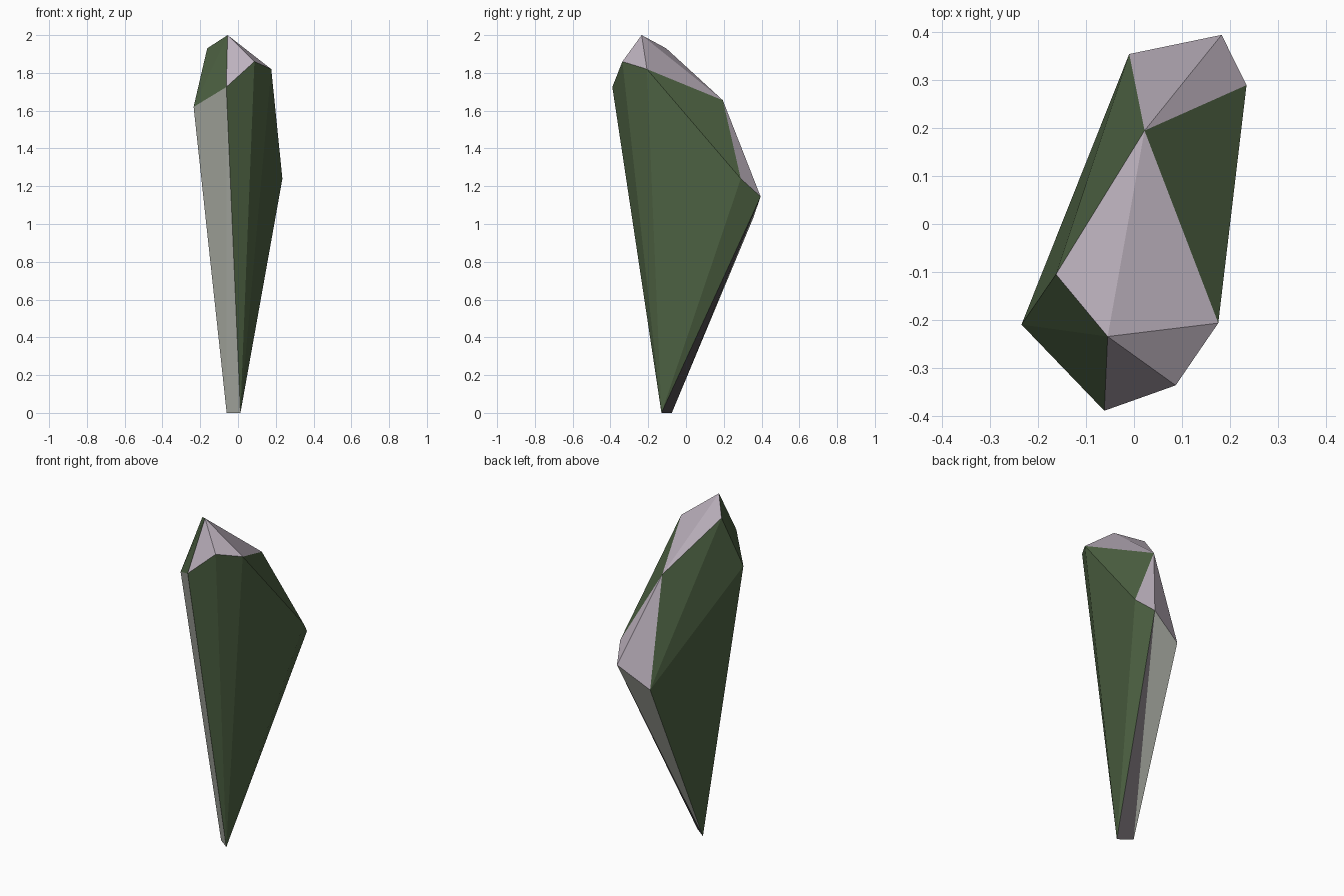
import bpy, bmesh

if "Cube" in bpy.data.objects:
    bpy.data.objects.remove(bpy.data.objects["Cube"])


def srgb(r, g, b):
    return tuple(((c / 255 + 0.055) / 1.055) ** 2.4 for c in (r, g, b)) + (1.0,)


def material(name, rgb):
    m = bpy.data.materials.new(name)
    m.diffuse_color = srgb(*rgb)
    m.use_nodes = True
    m.node_tree.nodes["Principled BSDF"].inputs["Base Color"].default_value = m.diffuse_color
    return m


# Corners of the faceted shard: a rim (A-J) tapering to a short keel edge (P-Q)
corners = {
    "A": (-0.01, 0.355, 1.03), "B": (0.183, 0.395, 1.145),
    "C": (0.235, 0.29, 1.24), "D": (0.022, 0.195, 1.655),
    "E": (-0.163, -0.105, 1.93), "F": (-0.235, -0.21, 1.62),
    "G": (-0.055, -0.235, 2.0), "H": (-0.062, -0.39, 1.725),
    "I": (0.087, -0.337, 1.86), "J": (0.176, -0.207, 1.82),
    "P": (0.013, -0.13, 0.0), "Q": (-0.06, -0.075, 0.0),
}

# Facets grouped by colour
facets = [
    ("moss_green", (79, 100, 68),
     "CDJ ADE AEF EFG FGH AFQ HIP IJP JCP CBP"),
    ("lilac_grey", (188, 177, 189), "ABD BCD DEG DGJ GIJ GHI"),
    ("pale_stone", (180, 183, 174), "FHQ HPQ ABQ"),
    ("dark_stone", (76, 72, 75), "BPQ"),
]

mesh = bpy.data.meshes.new("stone_shard")
bm = bmesh.new()
verts = {k: bm.verts.new(co) for k, co in corners.items()}
for i, (name, rgb, tris) in enumerate(facets):
    mesh.materials.append(material(name, rgb))
    for tri in tris.split():
        bm.faces.new([verts[k] for k in tri]).material_index = i
bmesh.ops.recalc_face_normals(bm, faces=bm.faces)
bm.to_mesh(mesh)
bm.free()

shard = bpy.data.objects.new("stone_shard", mesh)
bpy.context.collection.objects.link(shard)
